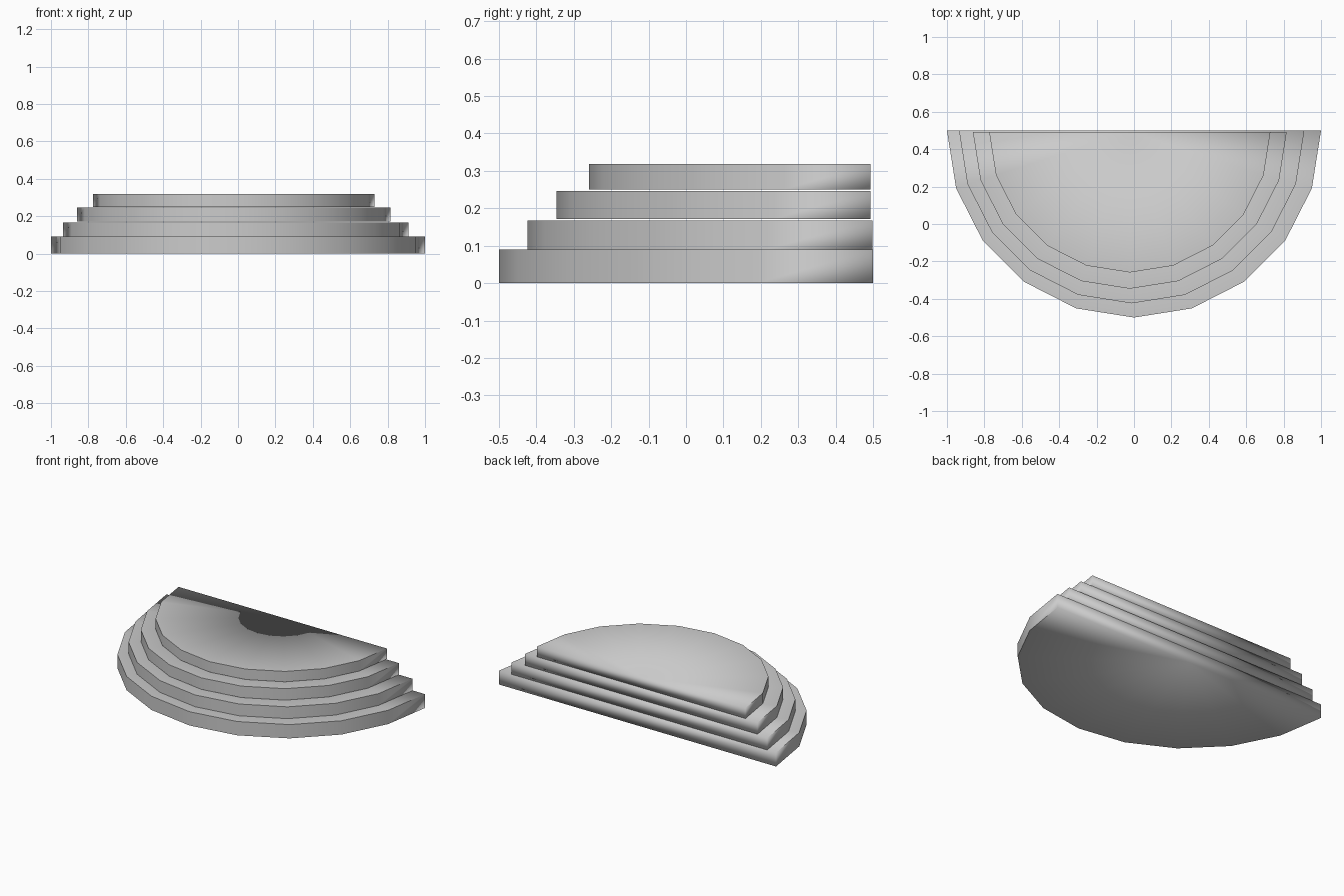
import bpy, bmesh
from math import sin, cos, pi

if "Cube" in bpy.data.objects:
    bpy.data.objects.remove(bpy.data.objects["Cube"])

SEGMENTS = 10  # half of a 20-sided round


def half_round_step(name, cx, radius, back, z0, z1):
    """Half-disc slab with its flat side at the back and fan caps."""
    bm = bmesh.new()
    rings, centres = [], []
    for z in (z0, z1):
        rings.append([bm.verts.new((cx - radius * cos(pi * i / SEGMENTS),
                                    back - radius * sin(pi * i / SEGMENTS), z))
                      for i in range(SEGMENTS + 1)])
        centres.append(bm.verts.new((cx, back, z)))
    (low, high), (c0, c1) = rings, centres
    for i in range(SEGMENTS):
        bm.faces.new((low[i], low[i + 1], high[i + 1], high[i]))
        bm.faces.new((c1, high[i], high[i + 1]))
        bm.faces.new((c0, low[i + 1], low[i]))
    # flat back wall
    bm.faces.new((low[-1], c0, c1, high[-1]))
    bm.faces.new((c0, low[0], high[0], c1))
    bmesh.ops.recalc_face_normals(bm, faces=bm.faces)
    for f in bm.faces:
        f.smooth = True
    # crisp curved rims, soft back edge
    for ring in rings:
        for a, b in zip(ring, ring[1:]):
            bm.edges.get((a, b)).smooth = False
    mesh = bpy.data.meshes.new(name)
    bm.to_mesh(mesh)
    bm.free()
    obj = bpy.data.objects.new(name, mesh)
    bpy.context.collection.objects.link(obj)
    return obj


# Stack of steps: centre x, radius, back y, bottom z, top z
steps = [
    ("bottom_step", 0.0, 1.0, 0.5, 0.0, 0.09),
    ("second_step", -0.0125, 0.923, 0.499, 0.09, 0.167),
    ("third_step", -0.0225, 0.839, 0.493, 0.171, 0.246),
    ("top_step", -0.0225, 0.752, 0.493, 0.25, 0.318),
]
for step in steps:
    half_round_step(*step)
